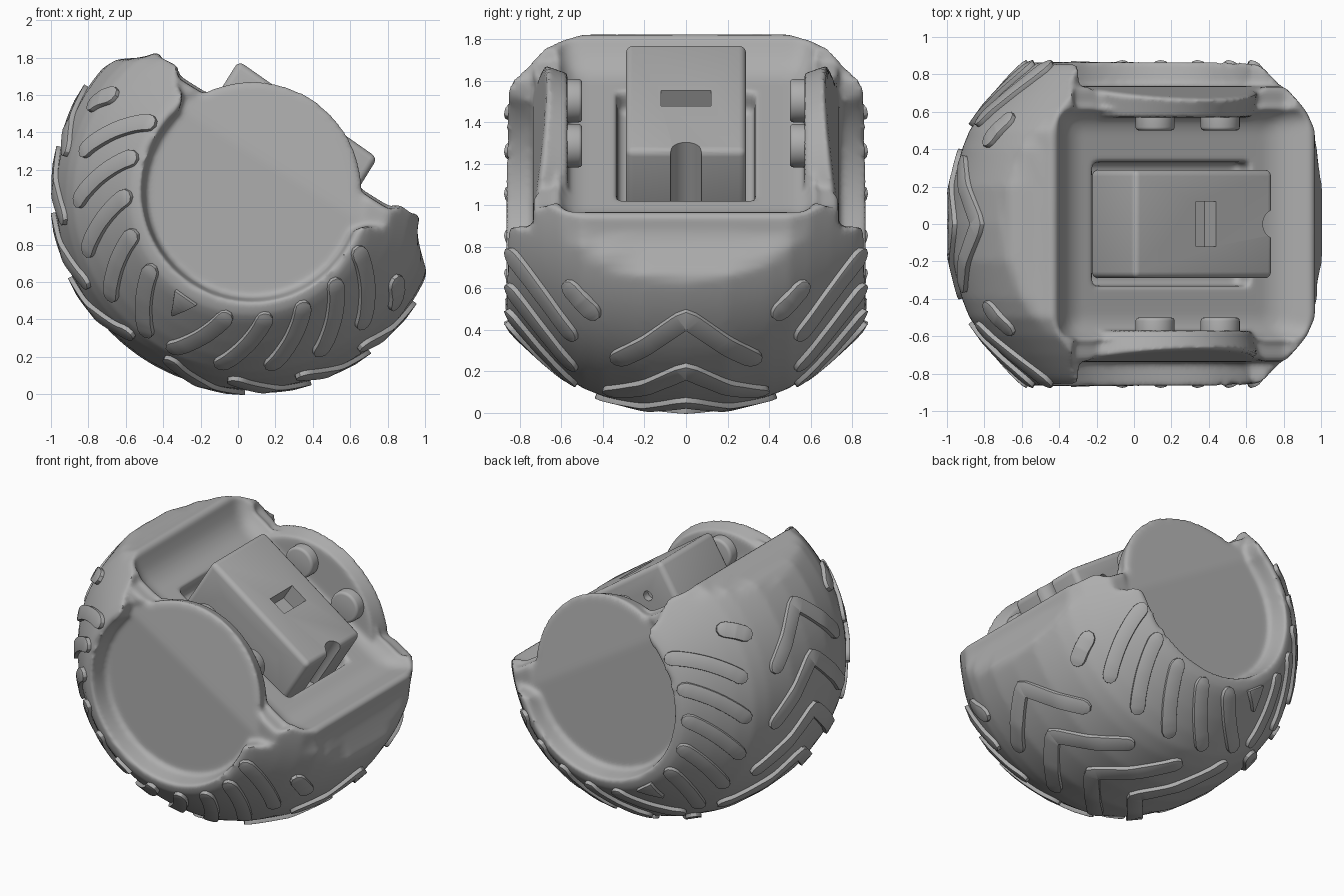
import bpy, bmesh, math
from mathutils import Matrix, Vector

if "Cube" in bpy.data.objects:
    bpy.data.objects.remove(bpy.data.objects["Cube"])

# Everything is built upright around the wheel centre, then tipped forward
TILT = Matrix.Translation((0.06, 0, 1.06)) @ Matrix.Rotation(math.radians(31.9), 4, 'Y')

grey = bpy.data.materials.new("plain grey")
grey.use_nodes = True
GREY = (0.42, 0.42, 0.42, 1)
grey.diffuse_color = GREY
grey.node_tree.nodes["Principled BSDF"].inputs["Base Color"].default_value = GREY

# Half width and matching radius of the rounded tyre section
SECTION = [(0, 1.04), (.2, 1.03), (.4, .98), (.5, .94), (.6, .87), (.7, .785),
           (.77, .72), (.82, .672), (.855, .628), (.873, .56)]
# Height and half length where the shell narrows to its rim
TAPER_FRONT = [(.14, 1.04), (.22, .95), (.3, .868), (.39, .83)]
TAPER_BACK = [(.14, 1.04), (.25, .985), (.33, .87), (.39, .825)]


def lookup(table, x):
    for (a, p), (b, q) in zip(table, table[1:]):
        if x <= b:
            return p + (q - p) * max(0, (x - a) / (b - a))
    return table[-1][1]


def finish(name, bm):
    bmesh.ops.recalc_face_normals(bm, faces=bm.faces)
    mesh = bpy.data.meshes.new(name)
    bm.to_mesh(mesh)
    bm.free()
    obj = bpy.data.objects.new(name, mesh)
    bpy.context.collection.objects.link(obj)
    mesh.materials.append(grey)
    obj.matrix_world = TILT
    return obj


def activate(obj):
    bpy.ops.object.select_all(action='DESELECT')
    obj.select_set(True)
    bpy.context.view_layer.objects.active = obj


def apply_mod(obj, kind, **settings):
    activate(obj)
    mod = obj.modifiers.new(kind.lower(), kind)
    for key, value in settings.items():
        setattr(mod, key, value)
    bpy.ops.object.modifier_apply(modifier=mod.name)


def combine(obj, other, operation='DIFFERENCE'):
    apply_mod(obj, 'BOOLEAN', object=other, operation=operation, solver='EXACT')
    bpy.data.objects.remove(other)


def smooth(obj, angle=35):
    activate(obj)
    bpy.ops.object.shade_smooth_by_angle(angle=math.radians(angle))


def block(name, u, y, w, flare=(0, 0)):
    """Box from min/max pairs, its top widened by flare."""
    bm = bmesh.new()
    bmesh.ops.create_cube(bm, size=1)
    for v in bm.verts:
        a, b, c = (v.co[i] > 0 for i in range(3))
        fu, fy = flare if c else (0, 0)
        v.co = (u[a] + (fu if a else -fu), y[b] + (fy if b else -fy), w[c])
    return finish(name, bm)


def disc(name, u, w, y0, y1, r0, r1, segments=96):
    """Cylinder or cone along y."""
    bm = bmesh.new()
    bmesh.ops.create_cone(bm, cap_ends=True, segments=segments, radius1=r1, radius2=r0,
                          depth=1)
    for v in bm.verts:
        x, y, z = v.co
        v.co = (u + x, y0 if z > 0 else y1, w + y)
    return finish(name, bm)


def prism(name, outline, y0, y1):
    """Outline of (u, w) points extruded along y."""
    bm = bmesh.new()
    face = bm.faces.new([bm.verts.new((u, y0, w)) for u, w in outline])
    new = bmesh.ops.extrude_face_region(bm, geom=[face])["geom"]
    for v in new:
        if isinstance(v, bmesh.types.BMVert):
            v.co.y = y1
    return finish(name, bm)


# Shell: lathed tyre shape, pinched towards the rim and sliced open
bm = bmesh.new()
rings = []
SEG = 160
for y, r in [(-y, r) for y, r in SECTION[:0:-1]] + SECTION:
    ring = []
    for i in range(SEG):
        a = math.tau * i / SEG
        u, w = r * math.cos(a), r * math.sin(a)
        if w > .14:
            limit = lookup(TAPER_FRONT if u > 0 else TAPER_BACK, w)
            u = max(-limit, min(limit, u))
        ring.append(bm.verts.new((u, y, w)))
    rings.append(ring)
for a, b in zip(rings, rings[1:]):
    for i in range(SEG):
        j = (i + 1) % SEG
        bm.faces.new((a[i], a[j], b[j], b[i]))
bm.faces.new(rings[0])
bm.faces.new(rings[-1])
bmesh.ops.bisect_plane(bm, geom=bm.verts[:] + bm.edges[:] + bm.faces[:],
                       plane_co=(0, 0, .39), plane_no=(0, 0, 1), clear_outer=True)
bmesh.ops.holes_fill(bm, edges=[e for e in bm.edges if e.is_boundary])
shell = finish("shell", bm)

# Side recesses that flare out towards the rim, with a dip in the rim beside each plate
FLARE = [(-.45, 0), (.45, 0), (.555, .12), (.61, .19), (.7, .24), (.79, .32), (.85, .45),
         (-.83, .45), (-.72, .35), (-.65, .31), (-.585, .27), (-.555, .18)]
for side in (-1, 1):
    combine(shell, disc("recess", 0, .03, side * .735, side * .9, .568, .598))
    combine(shell, prism("flare", FLARE, side * .735, side * .95))
    combine(shell, block("dip", (-.66, .68), sorted((side * .62, side * .95)),
                         (.335, .45), flare=(.08, 0)))

# Cavity, side plates and the slot in the floor
cavity = block("cavity", (-.66, .66), (-.57, .57), (.27, .42), flare=(.175, .08))
apply_mod(cavity, 'BEVEL', width=.08, segments=4, limit_method='ANGLE')
combine(shell, cavity)
for side in (-1, 1):
    combine(shell, disc("side_plate", 0, .03, side * .57, side * .737, .55, .59), 'UNION')
combine(shell, block("slot", (-.49, .49), (-.33, .33), (.15, .5)))
apply_mod(shell, 'REMESH', mode='VOXEL', voxel_size=.018)
# Lean the upper part of each plate inwards
for v in shell.data.vertices:
    u, y, w = v.co
    if w > .2 and abs(y) > .57 and math.hypot(u, w - .03) < .61:
        v.co.y -= math.copysign(.16 * (w - .2) * min(1, (abs(y) - .57) / .165), y)
apply_mod(shell, 'SMOOTH', factor=.5, iterations=6)
smooth(shell, 50)

# Centre block with socket, end channel and side holes
core = block("centre_block", (-.43, .475), (-.29, .29), (.13, .555))
for v in core.data.vertices:
    if v.co.z > .5:
        v.co.z = .583 if v.co.x < 0 else .535
apply_mod(core, 'BEVEL', width=.035, segments=4)
combine(core, block("socket", (-.03, .1), (-.12, .12), (.44, .7)))
channel = disc("channel", 0, 0, -.5, .5, .075, .075, 32)
channel.data.transform(Matrix.Translation((.48, 0, .4)) @ Matrix.Rotation(math.pi / 2, 4, 'X'))
combine(core, channel)
for side in (-1, 1):
    for u in (-.22, .25):
        combine(core, disc("hole", u, .41, side * .24, side * .35, .033, .033, 24))
smooth(core)

# Round knobs on the inner side walls
for side, label in ((-1, "right"), (1, "left")):
    for u, place in ((-.19, "rear"), (.22, "front")):
        knob = disc(f"{label}_{place}_knob", u, .405, side * .5, side * .64, .105, .105, 40)
        apply_mod(knob, 'BEVEL', width=.018, segments=3, limit_method='ANGLE')
        smooth(knob)


def on_tyre(phi, y):
    r = lookup(SECTION, abs(y))
    a = math.radians(phi)
    return Vector((r * math.cos(a), y, r * math.sin(a)))


def strip(bm, path, half, steps=20, taper=False):
    """Raised strip following path(t) -> (angle, y) on the tyre, rounded at its ends."""
    rows = []
    length = sum((on_tyre(*path((i + 1) / steps)) - on_tyre(*path(i / steps))).length
                 for i in range(steps))
    ends = [half / length * s for s in ([0, 1] if taper else [0, .1, .4, 1])]
    ts = ends + [ends[-1] + (1 - 2 * ends[-1]) * i / steps for i in range(1, steps)]
    ts += [1 - e for e in reversed(ends)]
    for t in ts:
        phi, y = path(t)
        p = on_tyre(phi, y)
        along = on_tyre(*path(min(1, t + .03))) - on_tyre(*path(max(0, t - .03)))
        across = on_tyre(phi, y + .03) - on_tyre(phi, y - .03)
        normal = (on_tyre(phi + 2, y) - on_tyre(phi - 2, y)).cross(across).normalized()
        if normal.dot(p) < 0:
            normal.negate()
        sideways = normal.cross(along).normalized()
        end = min(t, 1 - t) * length / half
        width = half * (max(.1, 1 - t) if taper else
                        max(.35, math.sqrt(max(0, 1 - max(0, 1 - end) ** 2))))
        rows.append([bm.verts.new(p + sideways * width * s + normal * h)
                     for s, h in ((-1, -.04), (-1, .024), (1, .024), (1, -.04))])
    for a, b in zip(rows, rows[1:]):
        for i in range(4):
            j = (i + 1) % 4
            bm.faces.new((a[i], a[j], b[j], b[i]))
    bm.faces.new(rows[0])
    bm.faces.new(rows[-1])


def line(phi0, y0, phi1, y1, flip):
    def path(t):
        phi = phi0 + (phi1 - phi0) * t
        return (180 - phi if flip else phi), y0 + (y1 - y0) * t
    return path


def chevron(phi, reach, sweep, flip):
    def path(t):
        y = (2 * t - 1) * reach
        p = phi - sweep * abs(2 * t - 1) ** 1.1
        return (180 - p if flip else p), y
    return path


# Tread: chevrons round the middle, slanted bars and studs at the sides
chevrons, bars = bmesh.new(), bmesh.new()
for flip in (False, True):
    lift = 3 if flip else 0
    for k in range(4):
        path = chevron(lift - 3.5 - 19.5 * k, .35 + .035 * k, 18.5 + 1.5 * k, flip)
        strip(chevrons, path, .05, steps=32)
    for side in (-1, 1):
        for k in range(5):
            strip(bars, line(6 - 18.5 * k, side * .855, -18 - 17 * k, side * .53, flip), .047)
        strip(bars, line(lift + 3, side * .58, lift - 6, side * .42, flip), .05)
for side in (-1, 1):
    strip(bars, line(-90, side * .85, -91, side * .74, False), .07, 6, taper=True)
for name, bm in (("tread_chevrons", chevrons), ("side_tread_bars", bars)):
    tread = finish(name, bm)
    apply_mod(tread, 'BEVEL', width=.006, segments=2, limit_method='ANGLE',
              angle_limit=math.radians(50))
    smooth(tread)
